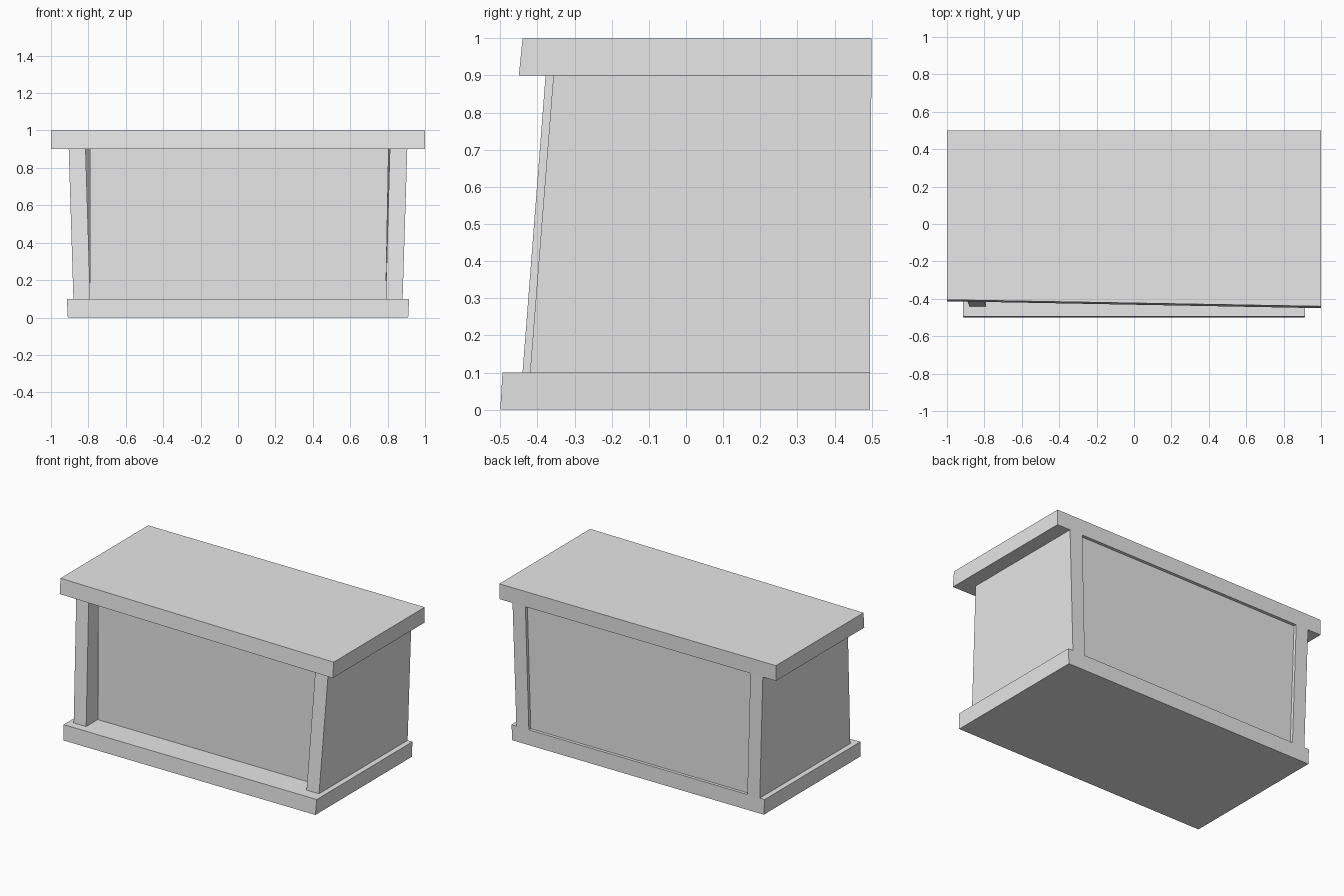
import bpy
import bmesh

# Remove the default cube only
default_cube = bpy.data.objects.get("Cube")
if default_cube:
    bpy.data.objects.remove(default_cube, do_unlink=True)

# Single plain grey for the whole piece
grey = bpy.data.materials.new("plain grey")
grey.use_nodes = True
colour = (0.8, 0.8, 0.8, 1)
grey.diffuse_color = colour
for node in grey.node_tree.nodes:
    if node.type == "BSDF_PRINCIPLED":
        node.inputs["Base Color"].default_value = colour


def skewed_block(name, low_z, high_z, low, high):
    """Six-sided block lofted between two (x, y) quads, anticlockwise from above."""
    bm = bmesh.new()
    bottom = [bm.verts.new((x, y, low_z)) for x, y in low]
    top = [bm.verts.new((x, y, high_z)) for x, y in high]
    bm.faces.new(bottom[::-1])
    bm.faces.new(top)
    count = len(bottom)
    for i in range(count):
        j = (i + 1) % count
        bm.faces.new((bottom[i], bottom[j], top[j], top[i]))
    bmesh.ops.recalc_face_normals(bm, faces=bm.faces)
    mesh = bpy.data.meshes.new(name)
    bm.to_mesh(mesh)
    bm.free()
    mesh.materials.append(grey)
    block = bpy.data.objects.new(name, mesh)
    bpy.context.collection.objects.link(block)
    return block


def rectangle(left, right, front, back):
    return [(left, front), (right, front), (right, back), (left, back)]


# Shared heights and the back plane at base and top
base_top, counter_bottom = 0.1, 0.9
back_low, back_high = 0.495, 0.499

# Base plinth, its front leaning back slightly
skewed_block("base_plinth", 0, base_top,
             rectangle(-0.91, 0.91, -0.5, back_low),
             rectangle(-0.915, 0.915, -0.494, back_low))

# Counter top, its front edge running slightly askew
skewed_block("counter_top", counter_bottom, 1,
             [(-1, -0.413), (1, -0.45), (1, back_high), (-1, back_high)],
             [(-1, -0.405), (1, -0.44), (1, 0.5), (-1, 0.5)])

# Side walls lean outward, with sloping fronts
for name, side, front_low, front_high, edge_high, inner_high in (
        ("right_side_wall", -1, -0.44, -0.378, 0.815, 0.79),
        ("left_side_wall", 1, -0.42, -0.357, 0.812, 0.805)):
    outer_low, inner_low, outer_high = 0.88 * side, 0.79 * side, 0.905 * side
    skewed_block(name, base_top, counter_bottom,
                 rectangle(inner_low, outer_low, front_low, back_low),
                 [(edge_high * side, front_high), (outer_high, front_high),
                  (outer_high, back_high), (edge_high * side, back_high)])

# Recessed core, giving the front and back panels
skewed_block("recessed_panel_core", base_top, counter_bottom,
             rectangle(-0.79, 0.79, -0.32, back_low - 0.02),
             [(-0.79, -0.32), (0.805, -0.32),
              (0.815, back_high - 0.02), (-0.815, back_high - 0.02)])
